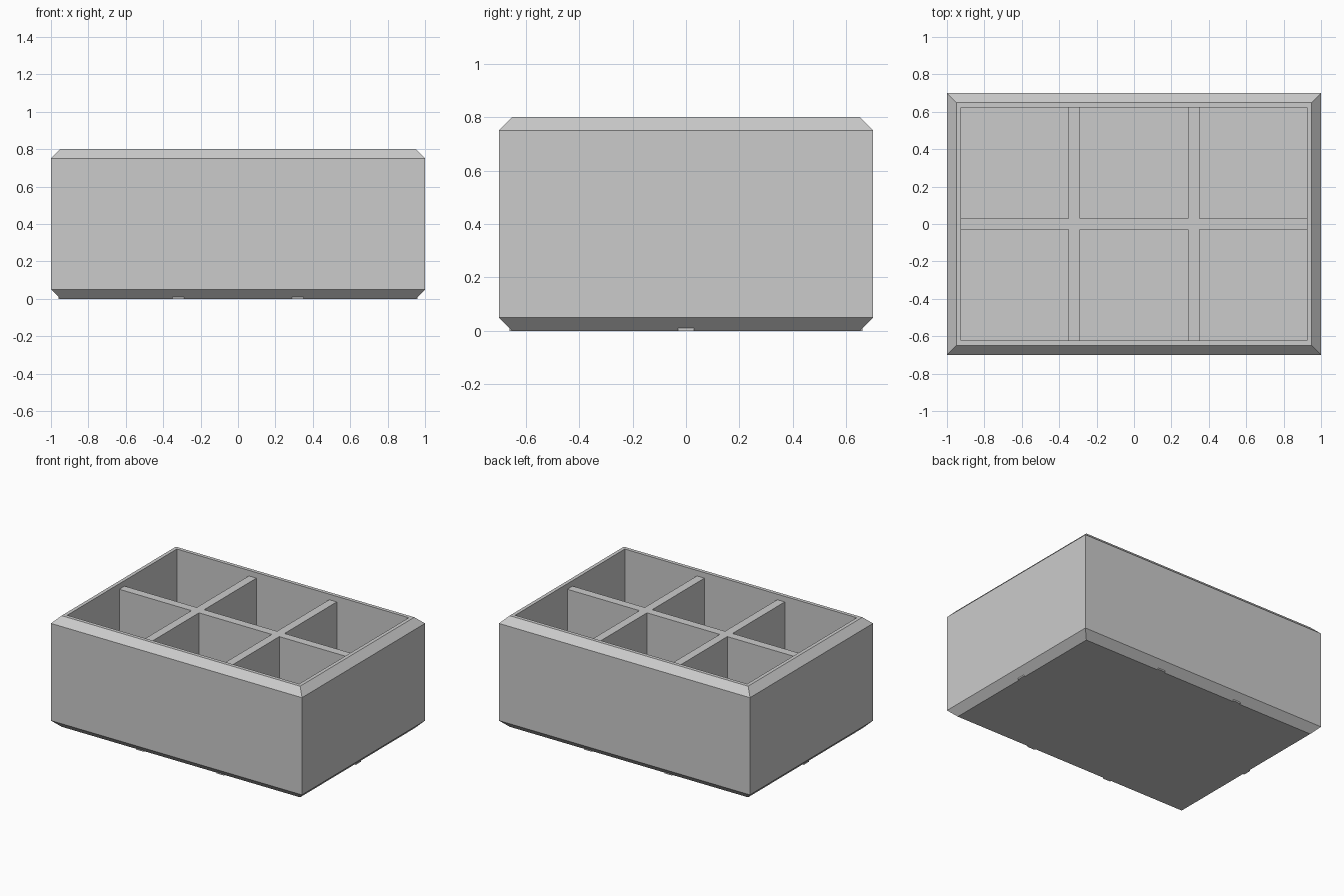
import bpy
import bmesh

cube = bpy.data.objects.get("Cube")
if cube:
    bpy.data.objects.remove(cube, do_unlink=True)

# Overall dimensions
HALF_X, HALF_Y, HEIGHT = 1.0, 0.7, 0.8
CHAMFER, WALL, FLOOR = 0.05, 0.076, 0.076
DIVIDER_TOP, DIVIDER_WIDTH, DIVIDER_INSET = 0.76, 0.06, 0.04

grey = bpy.data.materials.new("light grey")
grey.use_nodes = True
colour = (0.6, 0.6, 0.6, 1.0)
grey.diffuse_color = colour
grey.node_tree.nodes["Principled BSDF"].inputs["Base Color"].default_value = colour


def rectangular_loft(name, half_x, half_y, profile, centre=(0, 0)):
    """Loft rectangular rings; profile holds (inset, z) pairs, ends are capped."""
    bm = bmesh.new()
    rings = []
    for inset, z in profile:
        x, y = half_x - inset, half_y - inset
        rings.append([bm.verts.new((centre[0] + sx * x, centre[1] + sy * y, z))
                      for sx, sy in ((-1, -1), (1, -1), (1, 1), (-1, 1))])
    for low, high in zip(rings, rings[1:]):
        for i in range(4):
            j = (i + 1) % 4
            bm.faces.new((low[i], low[j], high[j], high[i]))
    bm.faces.new(rings[0][::-1])
    bm.faces.new(rings[-1])
    bmesh.ops.recalc_face_normals(bm, faces=bm.faces)
    mesh = bpy.data.meshes.new(name)
    bm.to_mesh(mesh)
    bm.free()
    mesh.materials.append(grey)
    obj = bpy.data.objects.new(name, mesh)
    bpy.context.collection.objects.link(obj)
    return obj


# Open box with chamfered top and bottom edges
rectangular_loft("box_shell", HALF_X, HALF_Y, [
    (CHAMFER, 0), (0, CHAMFER), (0, HEIGHT - CHAMFER),
    (CHAMFER, HEIGHT), (WALL, HEIGHT), (WALL, FLOOR)])

# Dividers run through the walls and peek out at the bottom chamfer
span = [(0, 0), (0, DIVIDER_TOP)]
rectangular_loft("long_divider", HALF_X - DIVIDER_INSET, DIVIDER_WIDTH / 2, span)
for side, x in (("right", -0.32), ("left", 0.32)):
    rectangular_loft("cross_divider_" + side, DIVIDER_WIDTH / 2,
                     HALF_Y - DIVIDER_INSET, span, (x, 0))
